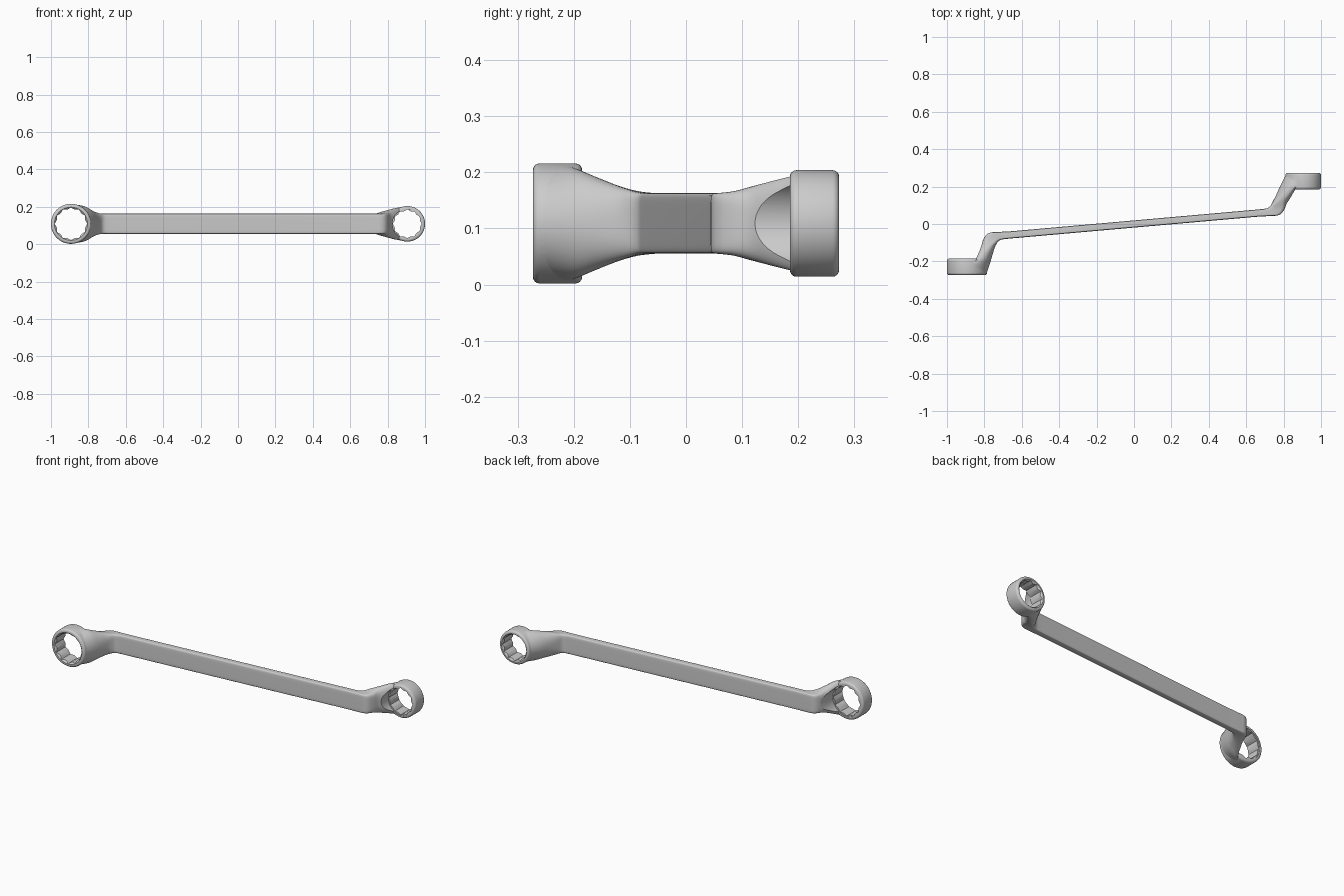
import bpy, bmesh
from math import sin, cos, pi, copysign
from mathutils import Vector

if "Cube" in bpy.data.objects:
    bpy.data.objects.remove(bpy.data.objects["Cube"])

ZC = 0.109      # height of the wrench axis
SEG = 40        # points per handle cross-section


def new_object(name, bm):
    bmesh.ops.recalc_face_normals(bm, faces=bm.faces)
    me = bpy.data.meshes.new(name)
    bm.to_mesh(me)
    bm.free()
    ob = bpy.data.objects.new(name, me)
    bpy.context.collection.objects.link(ob)
    return ob


def loft(name, rings):
    bm = bmesh.new()
    rows = [[bm.verts.new(p) for p in ring] for ring in rings]
    n = len(rows[0])
    for a, b in zip(rows, rows[1:]):
        for i in range(n):
            j = (i + 1) % n
            bm.faces.new((a[i], a[j], b[j], b[i]))
    bm.faces.new(rows[0])
    bm.faces.new(rows[-1])
    return new_object(name, bm)


def lathe(name, cx, profile, n=72):
    """Round solid about a y axis from (radius, y) pairs."""
    return loft(name, [[(cx + r * cos(2 * pi * i / n), y, ZC + r * sin(2 * pi * i / n))
                        for i in range(n)] for r, y in profile])


def smooth_path(keys, steps=5):
    out = []
    for i in range(len(keys) - 1):
        p0, p1, p2, p3 = (keys[max(0, min(len(keys) - 1, i + k))] for k in (-1, 0, 1, 2))
        for s in range(steps):
            t = s / steps
            out.append([0.5 * (2 * b + (c - a) * t + (2 * a - 5 * b + 4 * c - d) * t * t
                               + (3 * b - a - 3 * c + d) * t ** 3)
                        for a, b, c, d in zip(p0, p1, p2, p3)])
    return out + [list(keys[-1])]


def power(v, n):
    return copysign(abs(v) ** (2 / n), v) if abs(v) > 1e-9 else 0.0


def end_sections(cx, r, side):
    """Cranked neck from ring to bar; side 1 = left end, -1 = turned half round."""
    k, s = r / 0.107, cx + r + 0.786
    # inner x, inner y, outer x, outer y, centre fraction, half height, squareness
    keys = [(cx, -.2, cx + r - .001, -.262, .1, r - .003, 2),
            (-.858 + s * .8, -.187, -.768 + s * .6, -.205, .25, .096 * k, 2),
            (-.838 + s * .4, -.15, -.755 + s * .3, -.16, .35, .080 * (1 + k) / 2, 2.3),
            (-.82, -.115, -.742, -.12, .45, .066, 3),
            (-.806, -.083, -.730, -.098, .5, .058, 5),
            (-.79, -.058, -.721, -.089, .5, .055, 7),
            (-.768, -.046, -.710, -.084, .5, .054, 8),
            (-.735, -.043, -.693, -.081, .5, .054, 8),
            (-.66, -.039, -.655, -.077, .5, .054, 8)]
    rings = []
    for ax, ay, bx, by, f, h, n in smooth_path(keys):
        a, b = Vector((ax, ay)), Vector((bx, by))
        c = a.lerp(b, f)
        ring = []
        for i in range(SEG):
            t = 2 * pi * (i + 0.5) / SEG
            u = power(cos(t), n) * side
            p = c + (b - c) * u if u > 0 else c + (c - a) * u
            ring.append((p.x * side, p.y * side, ZC + h * power(sin(t), n)))
        rings.append(ring)
    return rings


def boolean(target, other, op):
    m = target.modifiers.new(op, 'BOOLEAN')
    m.operation, m.object, m.solver = op, other, 'EXACT'
    bpy.context.view_layer.objects.active = target
    bpy.ops.object.modifier_apply(modifier=m.name)
    bpy.data.objects.remove(other)


# Handle bar with both cranked necks
ends = [(-0.893, 0.107, 0.087, 1), (-0.905, 0.095, 0.077, -1)]
left = end_sections(*ends[0][:2], 1)
right = end_sections(*ends[1][:2], -1)
wrench = loft("double_ring_wrench", left + right[::-1])

for cx, r, hole, side in ends:
    x, Y = cx * side, lambda y: y * side
    # Ring head with rounded rims
    rim = [(r - .012 + .012 * sin(a * pi / 8), .012 - .012 * cos(a * pi / 8)) for a in range(5)]
    prof = [(q, Y(-.273 + d)) for q, d in rim] + [(q, Y(-.185 - d)) for q, d in rim[::-1]]
    boolean(wrench, lathe("ring_head", x, prof), 'UNION')
    # Clearance scoop in the neck behind the ring
    boolean(wrench, lathe("scoop", x, [(hole + .002, Y(-.188)), (hole + .004, Y(.1))]), 'DIFFERENCE')
    # Twelve-point socket
    star = [[(x + q * cos(pi * i / 12), y, ZC + q * sin(pi * i / 12))
             for i in range(24) for q in [hole if i % 2 == 0 else hole * 0.9]]
            for y in (Y(-.35), Y(-.17))]
    boolean(wrench, loft("socket", star), 'DIFFERENCE')
    # Lead-in chamfer on the open face
    boolean(wrench, lathe("chamfer", x, [(hole + .012, Y(-.283)), (hole * .88, Y(-.261))]), 'DIFFERENCE')

bpy.ops.object.select_all(action='DESELECT')
wrench.select_set(True)
bpy.context.view_layer.objects.active = wrench
bpy.ops.object.shade_smooth_by_angle(angle=0.5)
